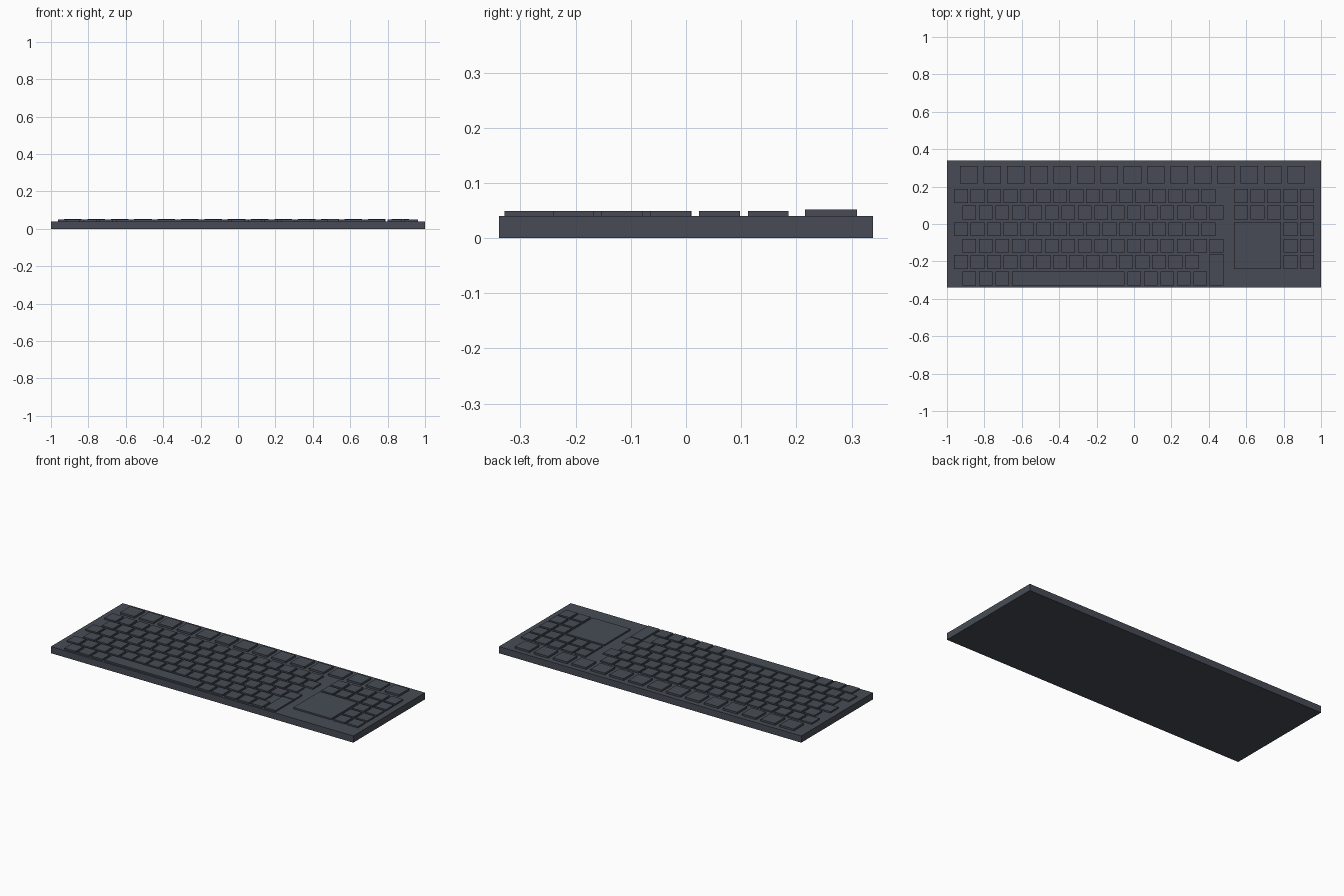
import bpy, bmesh
from mathutils import Matrix, Vector

if "Cube" in bpy.data.objects:
    bpy.data.objects.remove(bpy.data.objects["Cube"])

charcoal = bpy.data.materials.new("charcoal_plastic")
charcoal.diffuse_color = (0.063, 0.071, 0.09, 1)
charcoal.use_nodes = True
charcoal.node_tree.nodes["Principled BSDF"].inputs["Base Color"].default_value = charcoal.diffuse_color

BASE_TOP, KEY_TOP, FN_TOP = 0.04, 0.049, 0.0515
PITCH, KEY = 0.0882, 0.074
ROWS = [0.149, 0.061, -0.028, -0.116, -0.204, -0.292]


def boxes(name, rects, z0, z1):
    """One object from many boxes given as (x0, x1, y0, y1)."""
    bm = bmesh.new()
    for x0, x1, y0, y1 in rects:
        centre = Vector(((x0 + x1) / 2, (y0 + y1) / 2, (z0 + z1) / 2))
        m = Matrix.Translation(centre) @ Matrix.Diagonal((x1 - x0, y1 - y0, z1 - z0, 1))
        bmesh.ops.create_cube(bm, size=1, matrix=m)
    mesh = bpy.data.meshes.new(name)
    bm.to_mesh(mesh)
    bm.free()
    mesh.materials.append(charcoal)
    ob = bpy.data.objects.new(name, mesh)
    bpy.context.collection.objects.link(ob)


def key(x, y, s=KEY):
    return (x - s / 2, x + s / 2, y - s / 2, y + s / 2)


def row(start, y, columns, pitch=PITCH, s=KEY):
    return [key(start + pitch * i, y, s) for i in columns]


# case
boxes("case", [(-1, 1, -0.339, 0.339)], 0, BASE_TOP)

# large keys along the back edge
boxes("function_keys", row(-0.883, 0.263, range(15), 0.125, 0.094), BASE_TOP - 0.003, FN_TOP)

# staggered main rows
EVEN, ODD = -0.925, -0.881
layout = [(EVEN, 16), (ODD, 16), (EVEN, 16), (ODD, 16), (EVEN, 15)]
for n, (start, count) in enumerate(layout):
    boxes(f"main_key_row_{n + 1}", row(start, ROWS[n], range(count)), BASE_TOP - 0.003, KEY_TOP)

# front row with space bar and tall key
boxes("front_key_row", row(ODD, ROWS[5], [0, 1, 2, 10, 11, 12, 13, 14]), BASE_TOP - 0.003, KEY_TOP)
boxes("space_bar", [(-0.653, -0.05, ROWS[5] - KEY / 2, ROWS[5] + KEY / 2)], BASE_TOP - 0.003, KEY_TOP)
boxes("tall_key", [(0.405, 0.479, ROWS[5] - KEY / 2, -0.16)], BASE_TOP - 0.003, KEY_TOP)

# right-hand key block around the touch pad
side_keys = []
for n in range(5):
    side_keys += row(0.572, ROWS[n], range(5) if n < 2 else (3, 4))
boxes("side_keys", side_keys, BASE_TOP - 0.003, KEY_TOP)
boxes("touch_pad", [(0.535, 0.785, -0.24, 0.01)], BASE_TOP - 0.003, KEY_TOP)
